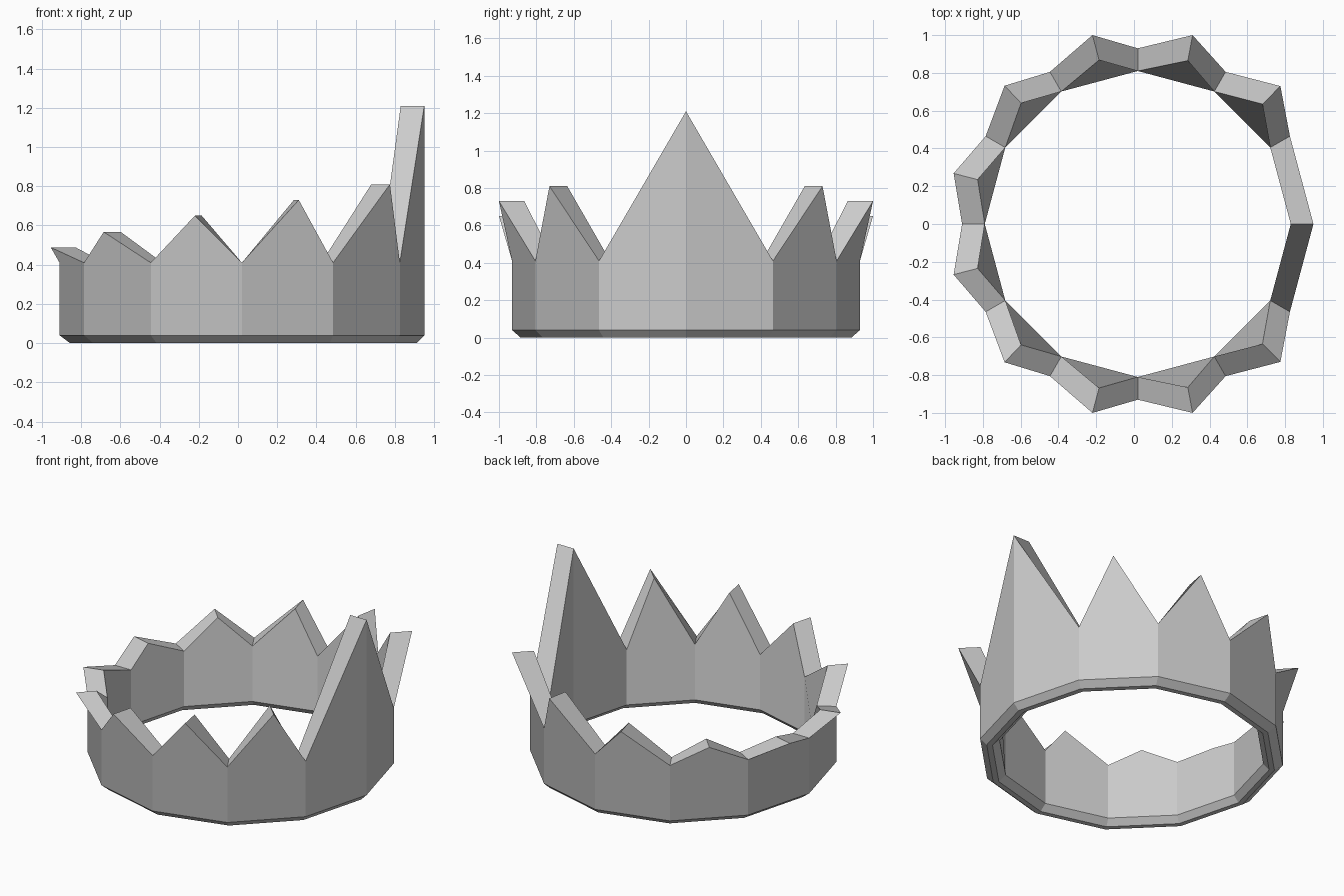
import bpy, bmesh, math

if "Cube" in bpy.data.objects:
    bpy.data.objects.remove(bpy.data.objects["Cube"])

SEGS = 12
CX = 0.02                       # ring centre
R_OUT, R_IN = 0.93, 0.81        # wall radii
Z_LOW, Z_VALLEY, Z_TALL = 0.04, 0.41, 1.21

# Flared points on the +y half: outer x, y, inner x, y, height
POINTS = [
    (0.775, 0.73, 0.68, 0.635, 0.81),
    (0.31, 1.00, 0.285, 0.865, 0.73),
    (-0.22, 1.00, -0.185, 0.868, 0.65),
    (-0.685, 0.732, -0.598, 0.64, 0.567),
    (-0.955, 0.268, -0.828, 0.235, 0.488),
]

bm = bmesh.new()


def ring(radius, z, cx=CX):
    return [bm.verts.new((cx + radius * math.cos(math.tau * i / SEGS),
                          radius * math.sin(math.tau * i / SEGS), z))
            for i in range(SEGS)]


def bridge(a, b):
    for i in range(SEGS):
        j = (i + 1) % SEGS
        bm.faces.new((a[i], a[j], b[j], b[i]))


# Chamfered underside of the band
low_out, low_in = ring(R_OUT, Z_LOW), ring(R_IN, Z_LOW)
foot_out, foot_in = ring(0.884, 0, 0.027), ring(0.85, 0, 0.025)
bridge(low_out, foot_out)
bridge(foot_out, foot_in)
bridge(foot_in, low_in)

# Upper rim: valleys at the corners, tall front point at corner 0
top_out, top_in = ring(R_OUT, Z_VALLEY), ring(R_IN, Z_VALLEY)
top_out[0].co.z = top_in[0].co.z = Z_TALL

# Walls and points, one segment at a time
for i in range(SEGS):
    j = (i + 1) % SEGS
    peak_out, peak_in = [], []
    k = i if i < SEGS // 2 else SEGS - 1 - i
    if k > 0:
        side = 1 if i < SEGS // 2 else -1
        xo, yo, xi, yi, z = POINTS[k - 1]
        peak_out = [bm.verts.new((xo, side * yo, z))]
        peak_in = [bm.verts.new((xi, side * yi, z))]
    rim_out = [top_out[i]] + peak_out + [top_out[j]]
    rim_in = [top_in[i]] + peak_in + [top_in[j]]
    bm.faces.new([low_out[j], low_out[i]] + rim_out)
    bm.faces.new([low_in[j], low_in[i]] + rim_in)
    for n in range(len(rim_out) - 1):
        bm.faces.new((rim_out[n], rim_out[n + 1], rim_in[n + 1], rim_in[n]))

bmesh.ops.recalc_face_normals(bm, faces=bm.faces)
mesh = bpy.data.meshes.new("crown")
bm.to_mesh(mesh)
bm.free()
bpy.context.collection.objects.link(bpy.data.objects.new("crown", mesh))
